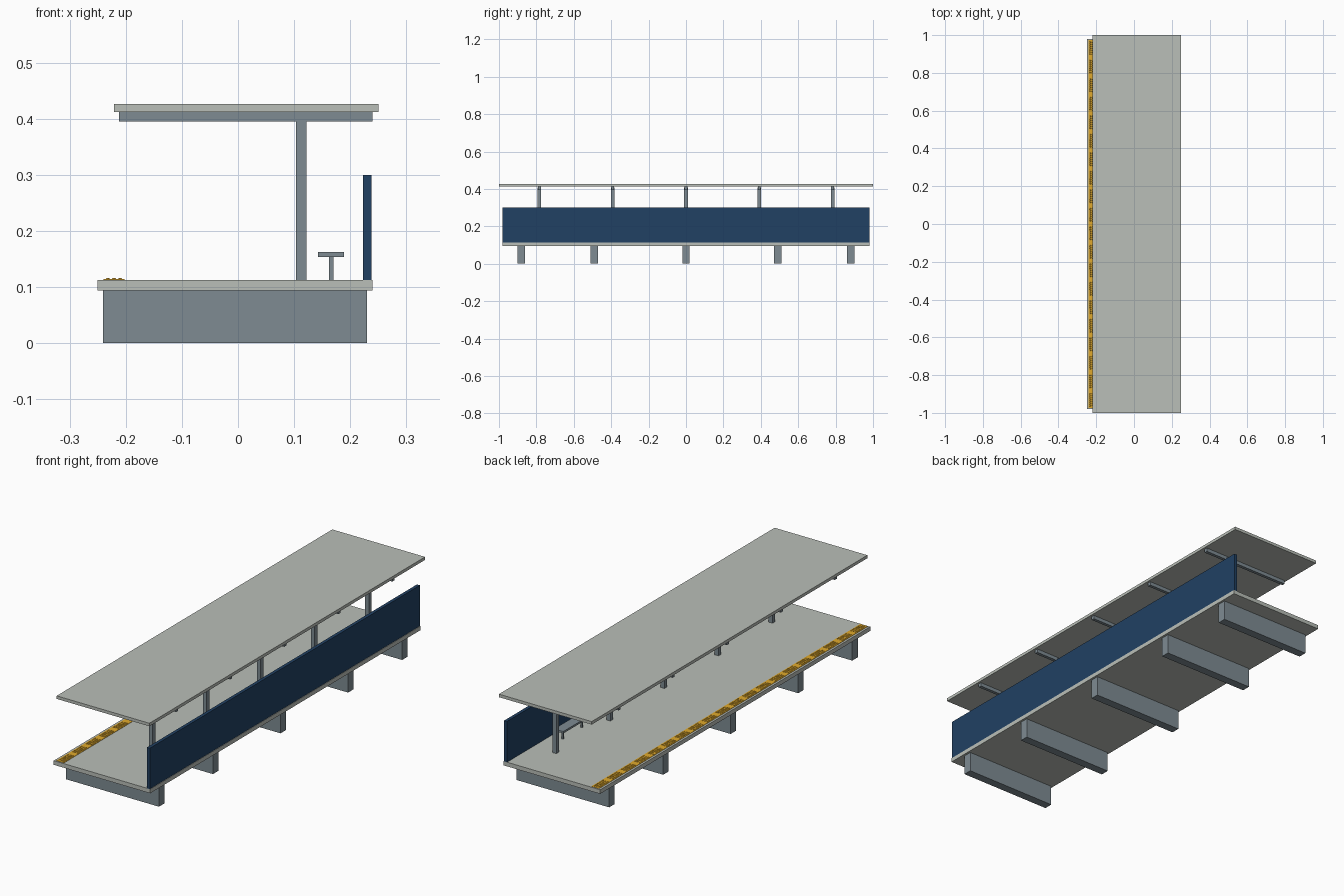
import bpy, bmesh
from mathutils import Matrix, Vector

if "Cube" in bpy.data.objects:
    bpy.data.objects.remove(bpy.data.objects["Cube"])


def material(name, rgb):
    m = bpy.data.materials.new(name)
    m.diffuse_color = (*rgb, 1)
    m.use_nodes = True
    m.node_tree.nodes["Principled BSDF"].inputs["Base Color"].default_value = m.diffuse_color
    return m


CONCRETE = material("pale concrete", (0.49, 0.52, 0.48))
STEEL = material("blue grey steel", (0.21, 0.26, 0.29))
NAVY = material("navy panel", (0.015, 0.052, 0.125))
YELLOW = material("warning yellow", (0.75, 0.40, 0.025))


def finish(name, bm, mat):
    me = bpy.data.meshes.new(name)
    bm.to_mesh(me)
    bm.free()
    me.materials.append(mat)
    ob = bpy.data.objects.new(name, me)
    bpy.context.collection.objects.link(ob)
    return ob


def box(name, xs, ys, zs, mat):
    """Box given by its limits along each axis."""
    bm = bmesh.new()
    lims = (xs, ys, zs)
    centre = Vector([(a + b) / 2 for a, b in lims])
    size = [b - a for a, b in lims]
    bmesh.ops.create_cube(bm, size=1, matrix=Matrix.Translation(centre) @ Matrix.Diagonal((*size, 1)))
    return finish(name, bm, mat)


def around(c, width):
    return (c - width / 2, c + width / 2)


DECK_TOP = 0.113
M = 0.098  # spacing module

# Deck, roof slab and back wall
box("deck", (-0.25, 0.24), (-0.98, 0.98), (0.094, DECK_TOP), CONCRETE)
box("roof", (-0.221, 0.25), (-1, 1), (0.412, 0.426), CONCRETE)
box("back_wall", (0.223, 0.238), (-0.98, 0.98), (DECK_TOP, 0.30), NAVY)

# Piers under the deck
for y in (-9 * M, -5 * M, 0, 5 * M, 9 * M):
    box("pier", (-0.241, 0.23), around(y, 0.04), (0, 0.094), STEEL)

# Posts with roof beams
for i in range(-2, 3):
    y = i * 4 * M
    box("post", (0.103, 0.122), around(y, 0.019), (DECK_TOP, 0.408), STEEL)
    box("roof_beam", (-0.212, 0.24), around(y, 0.015), (0.395, 0.412), STEEL)

# Benches, one in each bay
for i in (-6, -2, 2, 6):
    y = i * M
    box("bench_seat", (0.143, 0.189), around(y, 2 * M), (0.154, 0.163), STEEL)
    for s in (-1, 1):
        box("bench_leg", (0.162, 0.170), around(y + s * 0.7 * M, 0.008), (DECK_TOP, 0.154), STEEL)

# Tactile warning strip with raised studs grouped in tiles
box("warning_strip", (-0.240, -0.202), (-0.975, 0.975), (DECK_TOP, 0.1145), YELLOW)
bm = bmesh.new()
for tile in range(20):
    for row in range(7):
        y = (tile - 9.5) * M + (row - 3) * 0.0105
        for x in (-0.232, -0.221, -0.210):
            bmesh.ops.create_cone(bm, cap_ends=True, segments=8, radius1=0.0035, radius2=0.0025,
                                  depth=0.002, matrix=Matrix.Translation((x, y, 0.1153)))
finish("warning_studs", bm, YELLOW)
